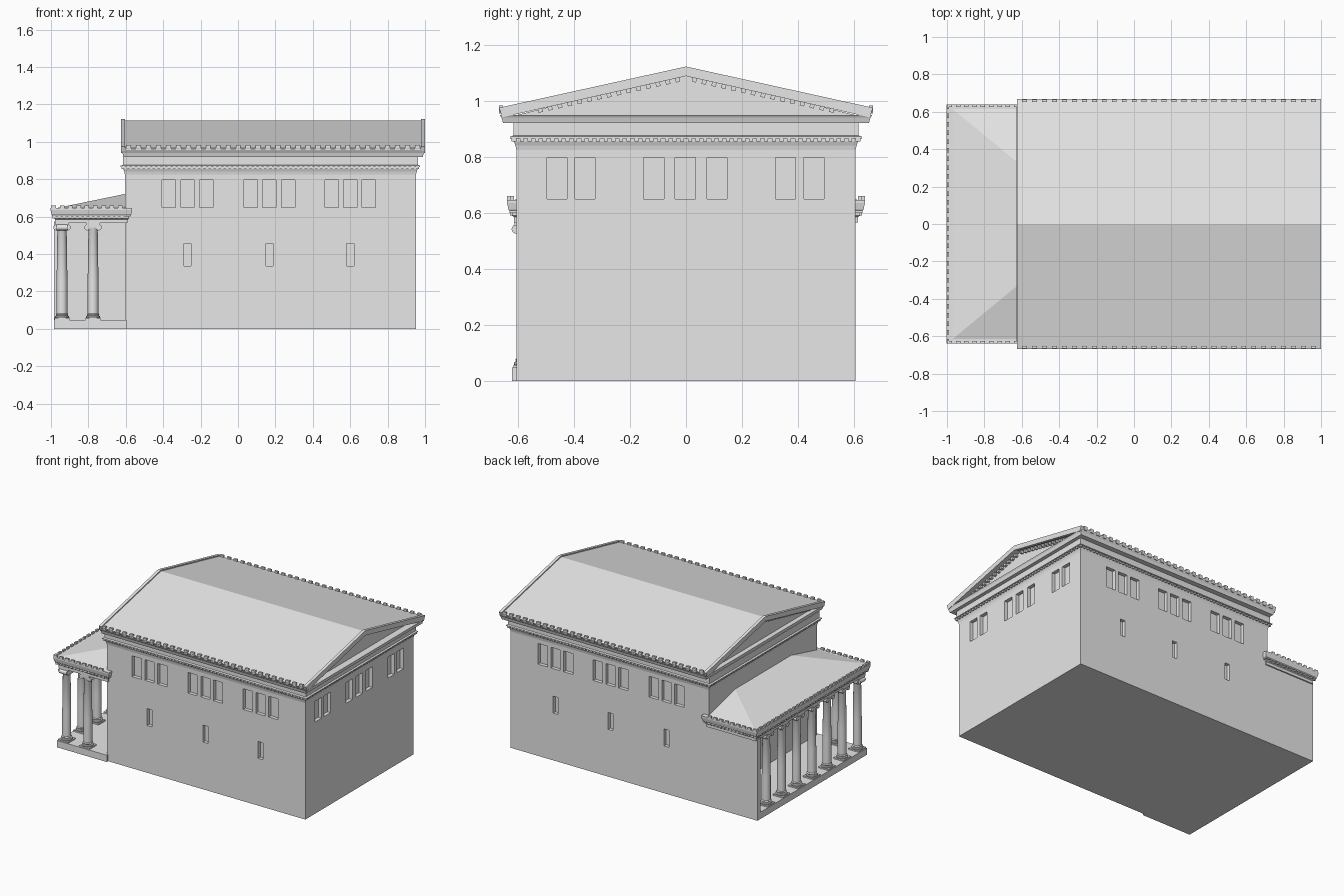
import bpy, bmesh, math
from mathutils import Matrix, Vector

if "Cube" in bpy.data.objects:
    bpy.data.objects.remove(bpy.data.objects["Cube"])

stone = bpy.data.materials.new("pale_stone")
stone.use_nodes = True
stone.diffuse_color = (0.8, 0.8, 0.8, 1)
stone.node_tree.nodes["Principled BSDF"].inputs["Base Color"].default_value = (0.8, 0.8, 0.8, 1)


def finish(name, bm, smooth=False):
    bmesh.ops.recalc_face_normals(bm, faces=bm.faces)
    mesh = bpy.data.meshes.new(name)
    bm.to_mesh(mesh)
    bm.free()
    mesh.materials.append(stone)
    obj = bpy.data.objects.new(name, mesh)
    bpy.context.collection.objects.link(obj)
    if smooth:
        bpy.ops.object.select_all(action='DESELECT')
        obj.select_set(True)
        bpy.context.view_layer.objects.active = obj
        bpy.ops.object.shade_smooth_by_angle(angle=math.radians(35))
    return obj


def add_box(bm, x0, x1, y0, y1, z0, z1, tilt=0):
    centre = Vector((x0 + x1, y0 + y1, z0 + z1)) / 2
    m = Matrix.Translation(centre) @ Matrix.Rotation(tilt, 4, 'X') @ Matrix.Diagonal((x1 - x0, y1 - y0, z1 - z0, 1))
    bmesh.ops.create_cube(bm, size=1, matrix=m)


def boxes(name, items):
    bm = bmesh.new()
    for item in items:
        add_box(bm, *item)
    return finish(name, bm)


def skin(bm, rings):
    """Bridge closed rings of points and cap both ends."""
    loops = [[bm.verts.new(p) for p in ring] for ring in rings]
    n = len(loops[0])
    for a, b in zip(loops, loops[1:]):
        for i in range(n):
            bm.faces.new((a[i], a[(i + 1) % n], b[(i + 1) % n], b[i]))
    bm.faces.new(loops[0])
    bm.faces.new(loops[-1])


def courses(name, x0, x1, y0, y1, profile):
    """Rectangular moulding: each (offset, z) widens the plan."""
    bm = bmesh.new()
    skin(bm, [[(x0 - o, y0 - o, z), (x1 + o, y0 - o, z), (x1 + o, y1 + o, z), (x0 - o, y1 + o, z)]
              for o, z in profile])
    return finish(name, bm)


def along_x(name, x0, x1, outline):
    bm = bmesh.new()
    skin(bm, [[(x, y, z) for y, z in outline] for x in (x0, x1)])
    return finish(name, bm)


def steps(a, b, pitch):
    n = round((b - a) / pitch)
    return [a + (b - a) * i / n for i in range(n + 1)]


# Main hall with recessed windows
WEST, EAST, SIDE = -0.605, 0.952, 0.605
hall = boxes("hall_walls", [(WEST, EAST, -SIDE, SIDE, 0, 0.84)])
cuts, deep = [], 0.025
for s in (-1, 1):
    ya, yb = sorted((s * (SIDE - deep), s * (SIDE + 0.05)))
    for c in (-0.27, 0.168, 0.6):
        cuts += [(c + d - 0.036, c + d + 0.036, ya, yb, 0.65, 0.797) for d in (-0.1, 0, 0.1)]
        cuts.append((c - 0.019, c + 0.019, ya, yb, 0.335, 0.455))
for c in (-0.46, -0.36, -0.115, -0.003, 0.11, 0.355, 0.457):
    cuts.append((EAST - deep, EAST + 0.05, c - 0.036, c + 0.036, 0.65, 0.797))
cutter = boxes("window_cutters", cuts)
cutter.hide_render = True
cut = hall.modifiers.new("windows", 'BOOLEAN')
cut.operation, cut.solver, cut.object = 'DIFFERENCE', 'EXACT', cutter
bpy.context.view_layer.objects.active = hall
bpy.ops.object.modifier_apply(modifier=cut.name)
bpy.data.objects.remove(cutter)

# Wall crown, frieze and horizontal cornice
courses("hall_entablature", WEST, EAST, -SIDE, SIDE,
        [(0, 0.825), (0.003, 0.84), (0.009, 0.855), (0.009, 0.866), (0.022, 0.866),
         (0.022, 0.872), (0.011, 0.876), (0.011, 0.922)])
courses("hall_cornice", -0.612, 0.988, -0.652, 0.652, [(0, 0.92), (0.006, 0.94), (0.012, 0.95)])


def dentils(name, x0, x1, y0, y1, z0, z1, out, sides):
    """Small blocks round a rectangle, on the named sides."""
    items, w = [], 0.007
    for side in sides:
        if side in "FB":
            y = y0 if side == "F" else y1
            items += [(x - w, x + w, y - out, y + out, z0, z1) for x in steps(x0, x1, 0.027)]
        else:
            x = x0 if side == "W" else x1
            items += [(x - out, x + out, y - w, y + w, z0, z1) for y in steps(y0, y1, 0.027)]
    boxes(name, items)


dentils("hall_dentils", WEST - 0.008, EAST + 0.008, -0.613, 0.613, 0.854, 0.867, 0.009, "FBWE")

# Gabled roof with raking end cornices and recessed gable walls


def chevron(drop, thick):
    return [(-0.667, 0.975 - drop), (0, 1.122 - drop), (0.667, 0.975 - drop),
            (0.655, 0.975 - thick), (0, 1.122 - thick), (-0.655, 0.975 - thick)]


along_x("roof_slopes", -0.607, 0.982, chevron(0.008, 0.03))
along_x("west_raking_cornice", -0.625, -0.604, chevron(0, 0.034))
along_x("east_raking_cornice", 0.979, 1.0, chevron(0, 0.034))
along_x("gable_walls", -0.59, 0.95, [(-0.64, 0.94), (0.64, 0.94), (0, 1.1)])
pitch = math.atan2(0.147, 0.667)
rake = []
for y in steps(0.03, 0.52, 0.035):
    z = 1.122 - 0.04 - y * math.tan(pitch)
    for s in (-1, 1):
        for x in (-0.598, 0.958):
            rake.append((x - 0.01, x + 0.01, s * y - 0.008, s * y + 0.008, z - 0.009, z + 0.009, -s * pitch))
boxes("gable_dentils", rake)
boxes("eaves_antefixes", [(x - 0.013, x + 0.013, s * 0.659 - 0.007, s * 0.659 + 0.007, 0.955, 0.983)
                          for x in steps(-0.585, 0.96, 0.053) for s in (-1, 1)])

# Porch floor and closed end wall
boxes("porch_floor", [(-0.984, WEST + 0.01, -0.62, SIDE, 0, 0.048)])
boxes("porch_end_wall", [(-0.984, WEST + 0.01, 0.57, SIDE, 0, 0.575)])

# Porch entablature, hipped roof and antefixes
courses("porch_entablature", -0.978, -0.59, -0.614, 0.614,
        [(0, 0.565), (0, 0.585), (0.006, 0.59), (0.006, 0.6), (0.016, 0.6),
         (0.016, 0.608), (0.019, 0.612), (0.024, 0.635), (0.024, 0.646)])
dentils("porch_dentils", -0.984, -0.62, -0.62, 0.62, 0.59, 0.601, 0.007, "FBW")
bm = bmesh.new()
for s in (-1, 1):
    for p in ((-0.998, 0.638, 0.64), (-0.6, 0.638, 0.64), (-0.6, 0.31, 0.722)):
        bm.verts.new((p[0], s * p[1], p[2]))
bmesh.ops.convex_hull(bm, input=bm.verts)
bmesh.ops.dissolve_limit(bm, angle_limit=0.02, verts=bm.verts, edges=bm.edges)
finish("porch_roof", bm)
teeth = [(x - 0.012, x + 0.012, s * 0.632 - 0.006, s * 0.632 + 0.006, 0.635, 0.66)
         for x in steps(-0.985, -0.63, 0.046) for s in (-1, 1)]
teeth += [(-1.0, -0.988, y - 0.012, y + 0.012, 0.635, 0.66) for y in steps(-0.626, 0.626, 0.046)]
boxes("porch_antefixes", teeth)

# Scroll-topped columns: a row along the west and one on the return
SHAFT = [(0.037, 0.056), (0.039, 0.062), (0.037, 0.068), (0.031, 0.071), (0.034, 0.077),
         (0.029, 0.083), (0.029, 0.25), (0.025, 0.525), (0.03, 0.535), (0.03, 0.55)]


def column(name, x, y, scroll_axes):
    bm = bmesh.new()
    skin(bm, [[(x + r * math.cos(i * math.tau / 20), y + r * math.sin(i * math.tau / 20), z)
               for i in range(20)] for r, z in SHAFT])
    add_box(bm, x - 0.04, x + 0.04, y - 0.04, y + 0.04, 0.047, 0.057)
    add_box(bm, x - 0.036, x + 0.036, y - 0.036, y + 0.036, 0.555, 0.567)
    for axis in scroll_axes:
        turn = Matrix.Rotation(math.pi / 2, 4, axis)
        dx, dy = (0, 1) if axis == 'Y' else (1, 0)
        for s in (-1, 1):
            spot = Matrix.Translation((x + dx * s * 0.031, y + dy * s * 0.031, 0.542))
            bmesh.ops.create_cone(bm, cap_ends=True, segments=14, radius1=0.016, radius2=0.016,
                                  depth=0.06, matrix=spot @ turn)
        hx, hy = 0.03 + 0.002 * dx, 0.03 + 0.002 * dy
        add_box(bm, x - hx, x + hx, y - hy, y + hy, 0.543, 0.557)
    finish(name, bm, smooth=True)


for i in range(7):
    column(f"west_column_{i + 1}", -0.941, -0.575 + i * 0.17, 'XY' if i == 0 else 'Y')
column("return_column", -0.775, -0.575, 'X')
